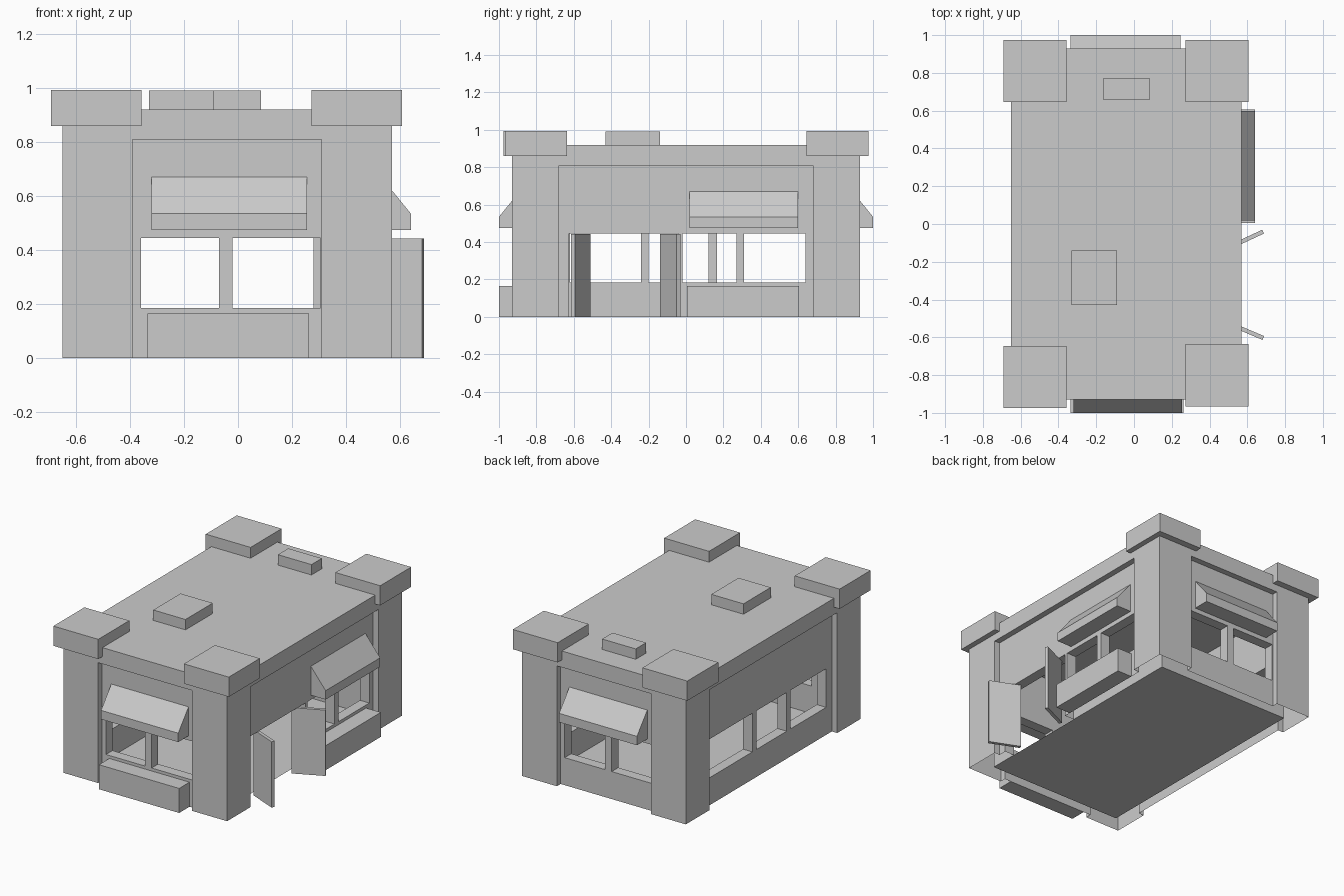
import bpy, bmesh, math
from mathutils import Matrix

if "Cube" in bpy.data.objects:
    bpy.data.objects.remove(bpy.data.objects["Cube"])


def mesh_object(name, bm):
    bmesh.ops.recalc_face_normals(bm, faces=bm.faces)
    me = bpy.data.meshes.new(name)
    bm.to_mesh(me)
    bm.free()
    ob = bpy.data.objects.new(name, me)
    bpy.context.collection.objects.link(ob)
    return ob


def prism(name, pts, vec):
    """Polygon of 3D points extruded along vec."""
    bm = bmesh.new()
    face = bm.faces.new([bm.verts.new(p) for p in pts])
    ext = bmesh.ops.extrude_face_region(bm, geom=[face], use_keep_orig=True)
    verts = [g for g in ext["geom"] if isinstance(g, bmesh.types.BMVert)]
    bmesh.ops.translate(bm, verts=verts, vec=vec)
    return mesh_object(name, bm)


def box(name, x0, x1, y0, y1, z0, z1):
    return prism(name, [(x0, y0, z0), (x1, y0, z0), (x1, y1, z0), (x0, y1, z0)], (0, 0, z1 - z0))


def boolean(target, tool, op="DIFFERENCE"):
    mod = target.modifiers.new("cut", "BOOLEAN")
    mod.operation, mod.object, mod.solver = op, tool, "EXACT"
    bpy.context.view_layer.objects.active = target
    bpy.ops.object.modifier_apply(modifier=mod.name)
    bpy.data.objects.remove(tool)


# Walls: plan with projecting corner piers and recessed sides, roof slab on top
X0, X1, Y = -0.65, 0.57, 0.93
R = 0.04
half = [(X0, -Y), (-0.39, -Y), (-0.39, -Y + R), (0.31, -Y + R), (0.31, -Y), (X1, -Y),
        (X1, -0.68), (X1 - R, -0.68), (X1 - R, 0.68), (X1, 0.68)]
plan = half + [(X0 + X1 - x, -y) for x, y in half]
plan = [p for i, p in enumerate(plan)
        if math.dist(p, plan[i - 1]) > 1e-4]
walls = prism("walls_and_roof", [(x, y, 0) for x, y in plan], (0, 0, 0.81))
boolean(walls, box("roof_slab", X0, X1, -Y, Y, 0.81, 0.92), "UNION")
boolean(walls, box("room", -0.54, 0.46, -0.82, 0.82, -0.1, 0.80))

# Window and door openings
SILL, HEAD = 0.185, 0.445
openings = []
for a, b in ((-0.36, -0.07), (-0.02, 0.305)):
    openings.append((a, b, -0.91, -0.78, SILL, HEAD))
for a, b in ((-0.385, -0.07), (-0.02, 0.28)):
    openings.append((a, b, 0.78, 0.91, SILL, HEAD))
for a, b in ((-0.02, 0.27), (0.31, 0.64)):
    openings.append((0.42, 0.55, a, b, SILL, HEAD))
for a, b in ((-0.62, -0.24), (-0.20, 0.12), (0.165, 0.64)):
    openings.append((-0.63, -0.50, a, b, SILL, HEAD))
openings.append((0.42, 0.55, -0.625, -0.04, -0.1, HEAD))
for o in openings:
    boolean(walls, box("opening", *o))

# The shell is open underneath
bm = bmesh.new()
bm.from_mesh(walls.data)
under = [f for f in bm.faces if all(v.co.z < 1e-3 for v in f.verts)]
bmesh.ops.delete(bm, geom=under, context="FACES")
bm.to_mesh(walls.data)
bm.free()

# Floor
bm = bmesh.new()
bm.faces.new([bm.verts.new(p) for p in
              [(-0.54, -0.82, 0), (0.46, -0.82, 0), (0.46, 0.82, 0), (-0.54, 0.82, 0)]])
mesh_object("floor", bm)

# Corner caps
for name, x, y in (("front_left", -0.525, -0.81), ("front_right", 0.44, -0.80),
                   ("back_left", -0.525, 0.81), ("back_right", 0.44, 0.81)):
    box("cap_" + name, x - 0.167, x + 0.167, y - 0.165, y + 0.165, 0.86, 0.993)

# Rooftop units
box("roof_unit_large", -0.33, -0.09, -0.43, -0.14, 0.92, 0.99)
box("roof_unit_small", -0.165, 0.085, 0.66, 0.77, 0.92, 0.99)

# Awnings
profile = [(0, 0.475), (0.11, 0.475), (0.11, 0.535), (0, 0.67)]
prism("awning_front", [(-0.32, -0.89 - d, z) for d, z in profile], (0.575, 0, 0))
prism("awning_back", [(-0.335, 0.89 + d, z) for d, z in profile], (0.58, 0, 0))
prism("awning_right", [(0.53 + d, 0.018, z) for d, z in profile], (0, 0.58, 0))

# Planters
box("planter_front", -0.335, 0.262, -1.0, -0.89, 0, 0.165)
box("planter_right", 0.53, 0.64, 0.005, 0.605, 0, 0.165)

# Open double doors
for name, y, ang in (("door_near", -0.5625, -23), ("door_far", -0.085, 25)):
    door = box(name, -0.105, 0.105, -0.011, 0.011, 0, 0.443)
    door.matrix_world = Matrix.Translation((0.588, y, 0)) @ Matrix.Rotation(math.radians(ang), 4, "Z")
